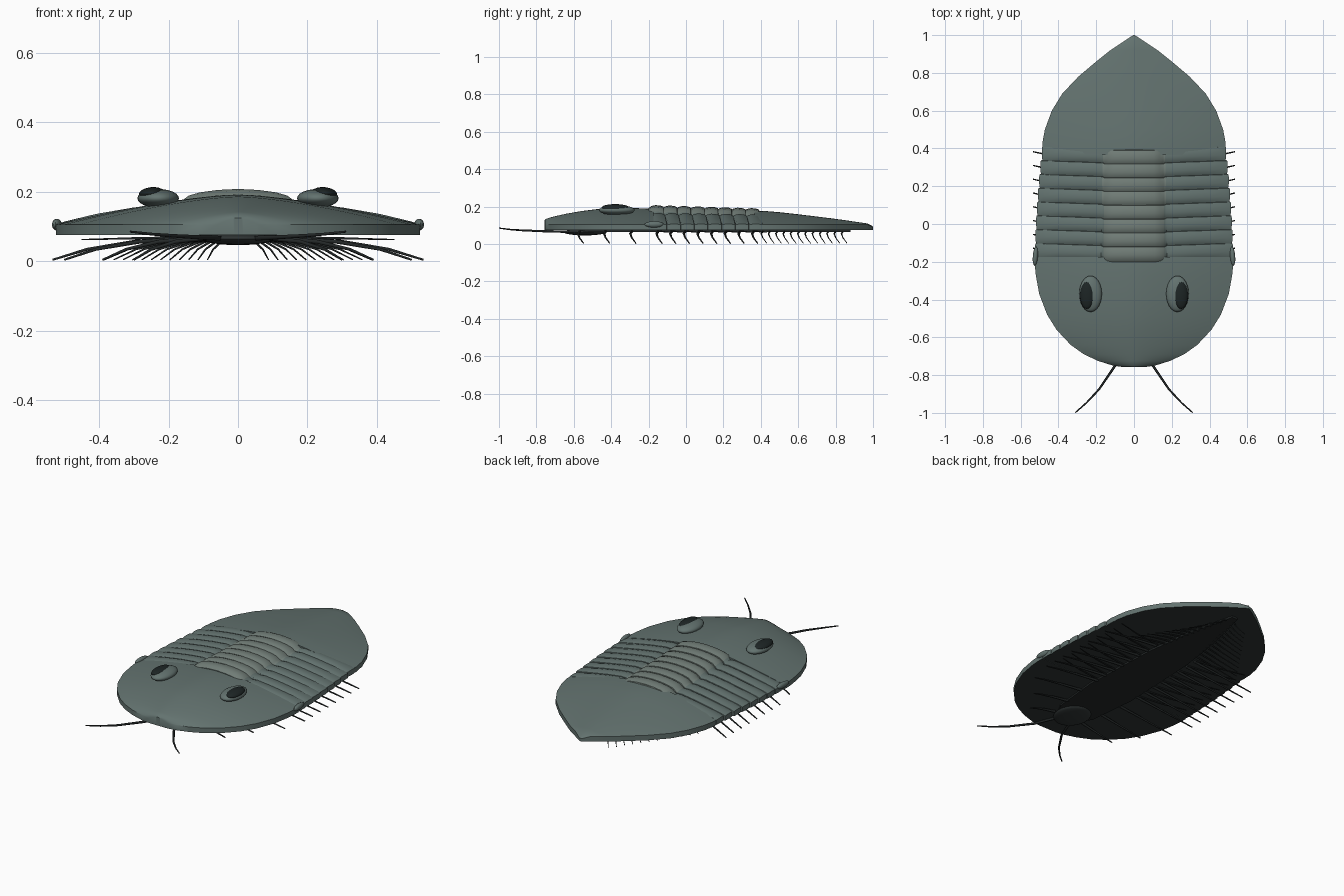
import bpy, bmesh, math
from mathutils import Matrix

if "Cube" in bpy.data.objects:
    bpy.data.objects.remove(bpy.data.objects["Cube"])

def mat(name, c):
    m = bpy.data.materials.new(name)
    m.diffuse_color = (*c, 1)
    m.use_nodes = True
    m.node_tree.nodes["Principled BSDF"].inputs["Base Color"].default_value = m.diffuse_color
    return m

SHELL = mat("shell", (0.125, 0.17, 0.16))
AXIS = mat("axis", (0.165, 0.205, 0.185))
DARK = mat("underside", (0.03, 0.037, 0.037))
LEG = mat("limb", (0.018, 0.022, 0.022))
LENS = mat("lens", (0.012, 0.018, 0.018))

def finish(name, bm, mats, angle=35):
    bmesh.ops.recalc_face_normals(bm, faces=bm.faces)
    me = bpy.data.meshes.new(name)
    bm.to_mesh(me)
    bm.free()
    for m in mats:
        me.materials.append(m)
    ob = bpy.data.objects.new(name, me)
    bpy.context.collection.objects.link(ob)
    bpy.context.view_layer.objects.active = ob
    ob.select_set(True)
    bpy.ops.object.shade_smooth_by_angle(angle=math.radians(angle))
    ob.select_set(False)
    return ob

def loft(name, sections, bottom, mats, axis_half=0):
    """Closed slab: rows of top points, vertical walls and a flat dark underside."""
    bm = bmesh.new()
    top = [[bm.verts.new(p) for p in s] for s in sections]
    low = [[bm.verts.new((p[0], p[1], bottom)) for p in s] for s in sections]
    def quad(a, b, c, d, k):
        f = bm.faces.new((a, b, c, d))
        f.material_index = k
        f.smooth = True
    n = len(top[0])
    for i in range(len(top) - 1):
        for j in range(n - 1):
            xm = abs(sections[i][j][0] + sections[i][j + 1][0]) / 2
            quad(top[i][j], top[i][j+1], top[i+1][j+1], top[i+1][j], 2 if xm < axis_half else 0)
            quad(low[i][j], low[i+1][j], low[i+1][j+1], low[i][j+1], 1)
        for j in (0, n - 1):
            quad(top[i][j], top[i+1][j], low[i+1][j], low[i][j], 0)
    for i in (0, len(top) - 1):
        for j in range(n - 1):
            quad(top[i][j], low[i][j], low[i][j+1], top[i][j+1], 0)
    return finish(name, bm, mats)

def dome(rows, rim, sweep=0, power=1.5, n=24):
    """Arched cross-sections from (y, half width, centre height) rows."""
    out = []
    for k, (y, w, z) in enumerate(rows):
        s = []
        for j in range(n + 1):
            u = -1 + 2 * j / n
            r = min(rim, z - 0.004)
            yy = y + (sweep * abs(u) ** 2 if k == len(rows) - 1 else 0)
            s.append((u * w, yy, r + (z - r) * (1 - abs(u) ** power)))
        out.append(s)
    return out

# Head shield
head = [(-.757, .06, .125), (-.75, .11, .134), (-.725, .19, .142), (-.69, .265, .151), (-.64, .335, .162),
        (-.56, .41, .176), (-.48, .46, .186), (-.37, .502, .191), (-.27, .52, .192),
        (-.22, .525, .19), (-.175, .525, .187)]
loft("head_shield", dome(head, .105), .075, [SHELL, DARK])

# Tail shield
tail = [(.365, .485, .178), (.43, .485, .176), (.5, .472, .17), (.6, .435, .159), (.69, .38, .148),
        (.78, .295, .137), (.86, .2, .126), (.92, .125, .117), (.97, .05, .11), (1.0, .004, .094)]
loft("tail_shield", dome(tail, .105, power=1.6), .075, [SHELL, DARK])

# Eight overlapping thorax segments with a raised central lobe
prof = [(1, .106), (.95, .114), (.78, .134), (.58, .152), (.4, .164), (.335, .162)]
lobe = [(.162, .172), (.142, .187), (.11, .196), (.06, .203), (0, .206)]
P = .073
for i in range(8):
    y0, k = -.2 + i * P, i / 7
    w, a, drop = .522 - .036 * k ** 1.5, 1 - .05 * k, .016 * k
    secs = []
    for t, dz, dw in ((0, -.014, -.006), (.2, -.003, 0), (.5, .002, .002), (.85, 0, .002), (1.08, -.006, 0), (1.12, -.016, -.005)):
        half = [(f * (w + dw), z - drop * (1 - f) * .7 + dz * (1 if f < .9 else .3), f) for f, z in prof]
        half += [(x * a, z - drop + dz, 0) for x, z in lobe]
        pts = [(-x, y0 + t * P + .018 * f, z) for x, z, f in half]
        secs.append(pts + [(-x, y, z) for x, y, z in reversed(pts[:-1])])
    loft(f"thorax_segment_{i + 1}", secs, .076, [SHELL, DARK, AXIS], .165)

def ellipsoid(name, loc, size, m, rot=0, axis='Y', seg=24):
    bm = bmesh.new()
    M = Matrix.Translation(loc) @ Matrix.Rotation(rot, 4, axis) @ Matrix.Diagonal((*size, 1))
    bmesh.ops.create_uvsphere(bm, u_segments=seg, v_segments=12, radius=1, matrix=M)
    return finish(name, bm, [m], 60)

# End of the central lobe on the tail
ellipsoid("lobe_end", (0, .365, .165), (.14, .035, .022), AXIS)

# Eyes, lenses and cheek corners
for s, side in ((-1, "left"), (1, "right")):
    ellipsoid(side + "_eye", (s * .23, -.37, .181), (.06, .096, .027), SHELL)
    ellipsoid(side + "_eye_lens", (s * .25, -.378, .196), (.036, .072, .017), LENS, s * .12)
    ellipsoid(side + "_cheek_corner", (s * .522, -.17, .105), (.014, .052, .017), SHELL, s * .08, 'Z', 12)

# Belly and mouth plate
belly = [(-.6, .06, .078), (-.5, .12, .078), (-.2, .15, .078), (.3, .13, .078), (.6, .09, .078), (.88, .02, .078)]
loft("belly", dome(belly, .074), .064, [LEG, LEG])
ellipsoid("mouth_plate", (0, -.54, .064), (.1, .115, .018), DARK)

def limbs(name, paths, r):
    """Mirrored pairs of tapering tubes; each path is a list of (x, y, z)."""
    cu = bpy.data.curves.new(name, 'CURVE')
    cu.dimensions = '3D'
    cu.bevel_depth, cu.bevel_resolution, cu.use_fill_caps = r, 1, True
    for path in paths:
        for s in (-1, 1):
            sp = cu.splines.new('POLY')
            sp.points.add(len(path) - 1)
            for q, (p, (x, y, z)) in enumerate(zip(sp.points, path)):
                p.co = (s * x, y, z, 1)
                p.radius = 1 - .6 * q / (len(path) - 1)
    cu.materials.append(LEG)
    ob = bpy.data.objects.new(name, cu)
    bpy.context.collection.objects.link(ob)
    bpy.context.view_layer.objects.active = ob
    ob.select_set(True)
    bpy.ops.object.convert(target='MESH')
    bpy.context.object.select_set(False)

def leg(y, tip, root):
    d = tip - root
    return [(root, y - .01, .066), (root + d * .4, y - .018, .056),
            (root + d * .75, y - .01, .034), (tip, y + .012, .004)]

# Walking legs
limbs("head_legs", [leg(-.56, .3, .1), leg(-.42, .39, .12), leg(-.28, .5, .14)], .008)
limbs("thorax_legs", [leg(-.14 + i * P, .534, .14) for i in range(8)], .008)
limbs("tail_legs", [leg(.42 + i * .039, .385 - .027 * i, .11 - .008 * i) for i in range(12)], .005)

# Gill branches lying under the shell
limbs("gill_branches", [[(.14, -.14 + i * P, .068), (.3, -.12 + i * P, .066), (.45, -.08 + i * P, .062)]
                        for i in range(8)], .005)

# Feelers
limbs("feelers", [[(.05, -.62, .066), (.1, -.75, .068), (.185, -.875, .073), (.25, -.945, .078), (.31, -.998, .085)]], .008)
